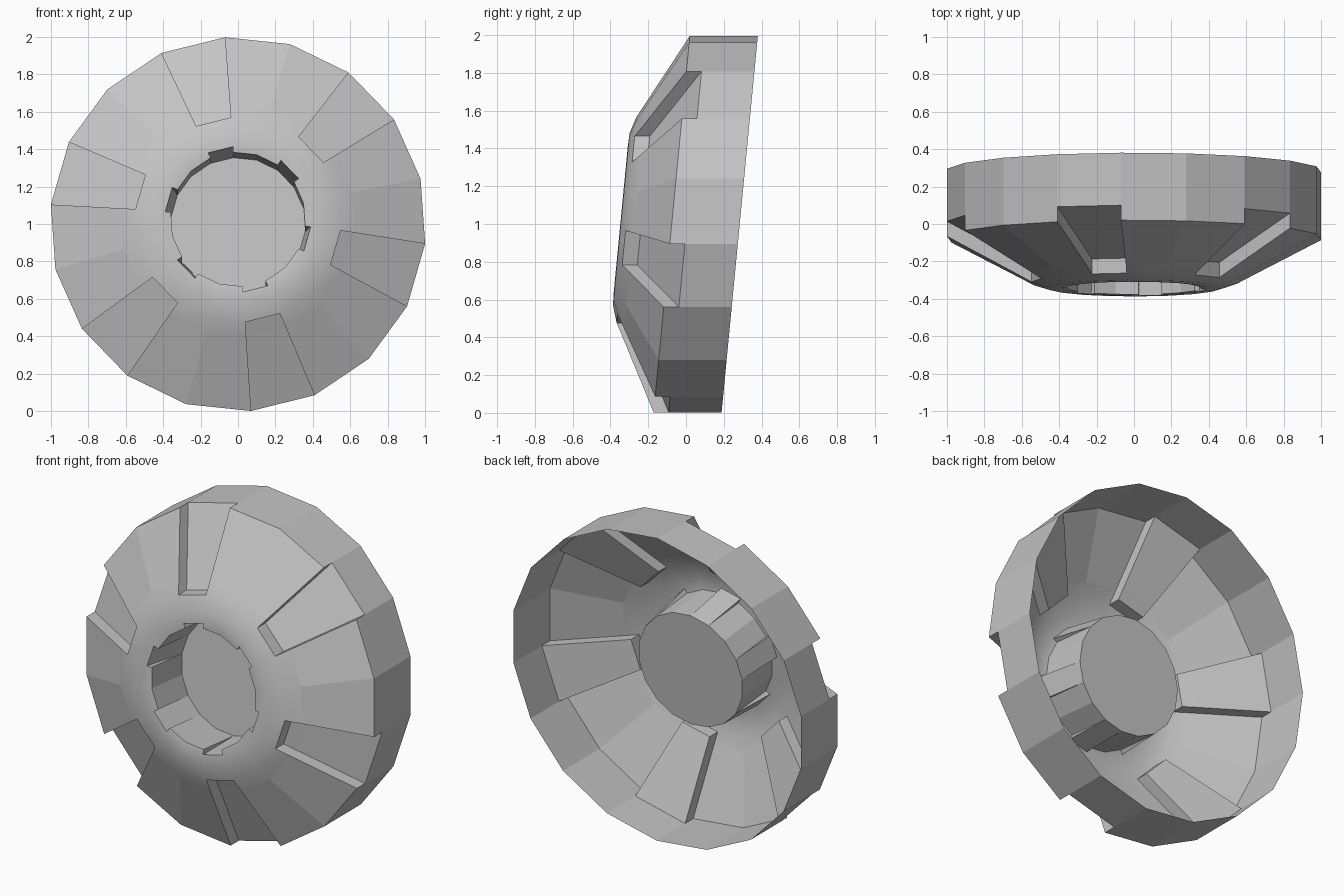
import bpy, bmesh, math
from mathutils import Matrix, Vector

cube = bpy.data.objects.get("Cube")
if cube:
    bpy.data.objects.remove(cube)

SIDES = 18
STEP = math.tau / SIDES
START = math.radians(94)          # first corner of the first recess
TILT = Matrix.Rotation(math.radians(-5.5), 3, 'X')
RECESS, RIM = 0.08, 0.36          # recess depth and rim width, along y
FLOOR = -0.045                    # axial position of the hub floor
# dish profile: radius, axial position
PROFILE = [(0.36, -0.343), (0.39, -0.347), (0.46, -0.344),
           (0.55, -0.316), (0.63, -0.273), (1.004, -0.076)]
NOTCH, KNEE = 1, 3                # rings where hub notches and recesses begin

gray = bpy.data.materials.new("warm_gray")
gray.use_nodes = True
gray.diffuse_color = (0.55, 0.55, 0.55, 1)
gray.node_tree.nodes["Principled BSDF"].inputs["Base Color"].default_value = gray.diffuse_color


def point(corner, ring, push=0.0):
    """Corner of the tilted profile ring, pushed straight back along y."""
    r, a = ring
    t = START + corner * STEP
    p = TILT @ Vector((r * math.cos(t), a, r * math.sin(t)))
    return p + Vector((0, push, 0.992))


def face(bm, points, smooth=False):
    f = bm.faces.new([bm.verts.new(p) for p in points])
    f.smooth = smooth


def finish(bm, name):
    bmesh.ops.remove_doubles(bm, verts=bm.verts, dist=0.0005)
    bmesh.ops.recalc_face_normals(bm, faces=bm.faces)
    for e in bm.edges:
        e.smooth = len(e.link_faces) == 2 and e.calc_face_angle() < math.radians(30)
    mesh = bpy.data.meshes.new(name)
    bm.to_mesh(mesh)
    bm.free()
    mesh.materials.append(gray)
    bpy.context.collection.objects.link(bpy.data.objects.new(name, mesh))


# dish shell with six recessed panels and a straight rim
bm = bmesh.new()
for i in range(SIDES):
    recessed = i % 3 == 0
    j = i + 1
    for k in range(NOTCH if recessed else 0, len(PROFILE) - 1):
        a, b = PROFILE[k], PROFILE[k + 1]
        push = RECESS if recessed and k >= KNEE else 0
        face(bm, [point(i, a, push), point(j, a, push), point(j, b, push), point(i, b, push)],
             smooth=k < len(PROFILE) - 2 and not push)
        if push:                  # side walls of the recess
            for c in (i, j):
                face(bm, [point(c, a), point(c, b), point(c, b, push), point(c, a, push)])
    edge = PROFILE[-1]
    bands = [(RECESS, RIM)]
    if recessed:                  # inner end wall of the recess
        a = PROFILE[KNEE]
        face(bm, [point(i, a), point(j, a), point(j, a, RECESS), point(i, a, RECESS)])
    else:
        bands.append((0, RECESS))
    for lo, hi in bands:
        face(bm, [point(i, edge, lo), point(j, edge, lo), point(j, edge, hi), point(i, edge, hi)])
finish(bm, "dish_shell")

# hub cup with six tapered notches and a flat floor
bm = bmesh.new()
base = (PROFILE[0][0], FLOOR)
for i in range(SIDES):
    j = i + 1
    notched = i % 3 == 0
    lip = PROFILE[NOTCH if notched else 0]
    face(bm, [point(i, lip), point(j, lip), point(j, base), point(i, base)])
    if notched:                   # wedge-shaped notch sides
        for c in (i, j):
            face(bm, [point(c, lip), point(c, PROFILE[0]), point(c, base)])
face(bm, [point(i, base) for i in range(SIDES)])
finish(bm, "hub_cup")
